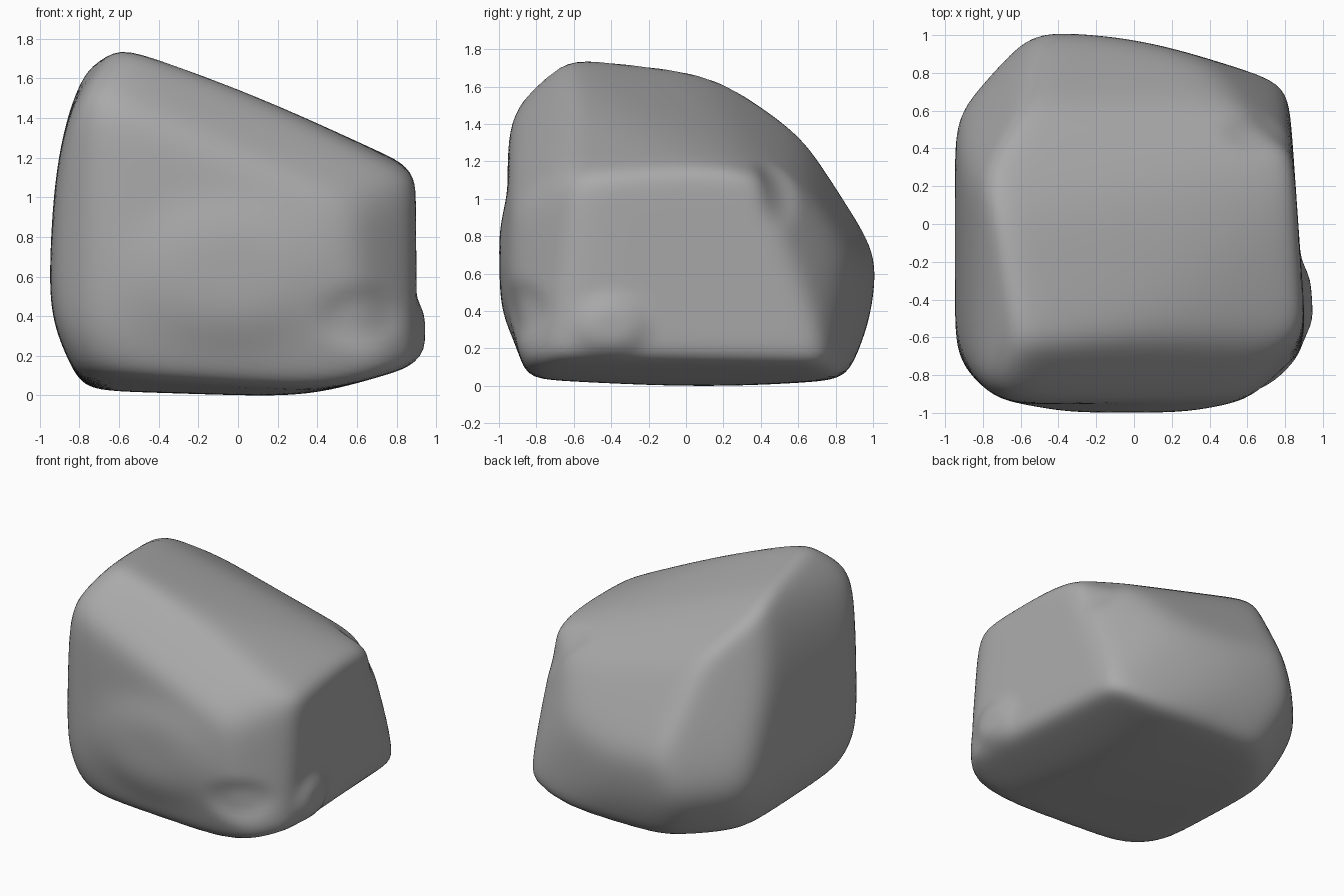
import bpy
import bmesh
from math import exp
from mathutils import Vector

# Remove the default cube only
default_cube = bpy.data.objects.get("Cube")
if default_cube:
    bpy.data.objects.remove(default_cube, do_unlink=True)

CENTRE = Vector((0, 0, 0.75))
SHARPNESS = 22      # higher gives crisper edges between the rock's facets

# Each facet is a (normal, point on the facet) pair
SIDE_FACETS = [
    ((0, -1, 0), (0, -0.955, 0.8)),              # front
    ((0, 1, -0.05), (-0.5, 1.02, 0.5)),          # back
    ((0.3, 1, 0), (0.2, 0.94, 0.5)),             # back, turned to +x
    ((-1, 0, 0.03), (-0.95, 0, 0.7)),            # -x side
    ((-1, 0, 0.3), (-0.89, 0, 1.35)),            # -x side, upper
    ((1, 0.07, 0), (0.87, 0, 0.7)),              # +x side
    ((1, -1, 0.1), (0.79, -0.76, 0.6)),          # front corners
    ((-1, -1, 0), (-0.84, -0.83, 0.7)),
    ((0.8, 1, 0.38), (0.7, 0.76, 0.42)),         # back corner at +x
    ((-1, 0.9, 0.45), (-0.74, 0.87, 0.5)),       # back corner at -x
    ((-1, 0.9, -0.1), (-0.74, 0.87, 0.5)),
]
TOP_FACETS = [
    ((0.32, 0.17, 1), (-0.55, -0.5, 1.745)),     # top of the peak
    ((0.5, -0.05, 1), (0.4, -0.3, 1.39)),        # slope falling to +x
    ((0.25, 0.55, 1), (-0.5, 0.28, 1.535)),      # upper back slope
    ((0.25, 1.5, 1), (-0.4, 0.78, 1.09)),        # lower back slope
    ((0.45, -1, 1), (0.3, -0.77, 1.26)),         # front brow
    ((-0.2, -1, 0.9), (-0.6, -0.85, 1.65)),      # front of the peak
    ((-1, -0.1, 1), (-0.72, -0.5, 1.67)),        # -x edge of the peak
]
BOTTOM_FACETS = [
    ((-0.06, -0.07, -1), (0.1, 0.2, -0.03)),     # base
    ((0, 0.08, -1), (0, 0.7, 0.02)),             # base, rising to the back
    ((0.3, 0, -1), (0.6, 0, 0.06)),              # base, rising to +x
    ((-1, 0, -0.5), (-0.87, 0, 0.2)),            # lower edges
    ((0, -1, -0.4), (0, -0.92, 0.2)),
    ((0, 1, -0.5), (0, 0.94, 0.2)),
    ((-1, -1, -1), (-0.76, -0.8, 0.15)),         # lower corners
    ((-1, 0.9, -0.9), (-0.68, 0.73, 0.2)),
]

# Bumps and dents: (place, spread along each axis, push)
BUMPS = [
    ((-0.04, -0.95, 0.62), (0.48, 0.3, 0.34), (0, -0.045, 0)),       # front plateau
    ((0.87, -0.4, 0.32), (0.25, 0.18, 0.15), (0.045, 0, 0)),         # low corner knob
    ((0.62, -0.85, 0.4), (0.2, 0.25, 0.14), (-0.01, 0.03, 0)),       # hollow by the knob
    ((0.6, 0.45, 0.97), (0.2, 0.12, 0.2), (-0.03, -0.02, -0.03)),    # notch
]


def prepare(facets):
    """Turn facets into (unit normal, distance from the centre) pairs."""
    result = []
    for normal, point in facets:
        unit = Vector(normal).normalized()
        result.append((unit, unit.dot(Vector(point) - CENTRE)))
    return result


def rock_point(direction, planes):
    """Point on a soft-edged solid bounded by the planes."""
    total = sum((max(0, n.dot(direction)) / d) ** SHARPNESS for n, d in planes)
    return CENTRE + direction * total ** (-1 / SHARPNESS)


def bump_offset(point):
    """Combined push of all bumps at a point."""
    offset = Vector((0, 0, 0))
    for place, spread, push in BUMPS:
        falloff = sum(((p - c) / s) ** 2 for p, c, s in zip(point, place, spread))
        offset += Vector(push) * exp(-falloff ** 2)
    return offset


# Boulder
planes = prepare(SIDE_FACETS + TOP_FACETS + BOTTOM_FACETS)
bm = bmesh.new()
bmesh.ops.create_icosphere(bm, subdivisions=6, radius=1)
for vert in bm.verts:
    base = rock_point(vert.co.normalized(), planes)
    vert.co = base + bump_offset(base)
mesh = bpy.data.meshes.new("boulder")
bm.to_mesh(mesh)
bm.free()
boulder = bpy.data.objects.new("boulder", mesh)
bpy.context.collection.objects.link(boulder)

# Rest the boulder on the ground
boulder.location.z = -min(v.co.z for v in mesh.vertices)

# Stone colour
stone = bpy.data.materials.new("stone_grey")
stone.use_nodes = True
grey = (0.4, 0.4, 0.4, 1)
stone.diffuse_color = grey
for node in stone.node_tree.nodes:
    if node.type == 'BSDF_PRINCIPLED':
        node.inputs["Base Color"].default_value = grey
mesh.materials.append(stone)

# Smooth shading
bpy.ops.object.select_all(action='DESELECT')
boulder.select_set(True)
bpy.context.view_layer.objects.active = boulder
bpy.ops.object.shade_smooth_by_angle(angle=0.6)
